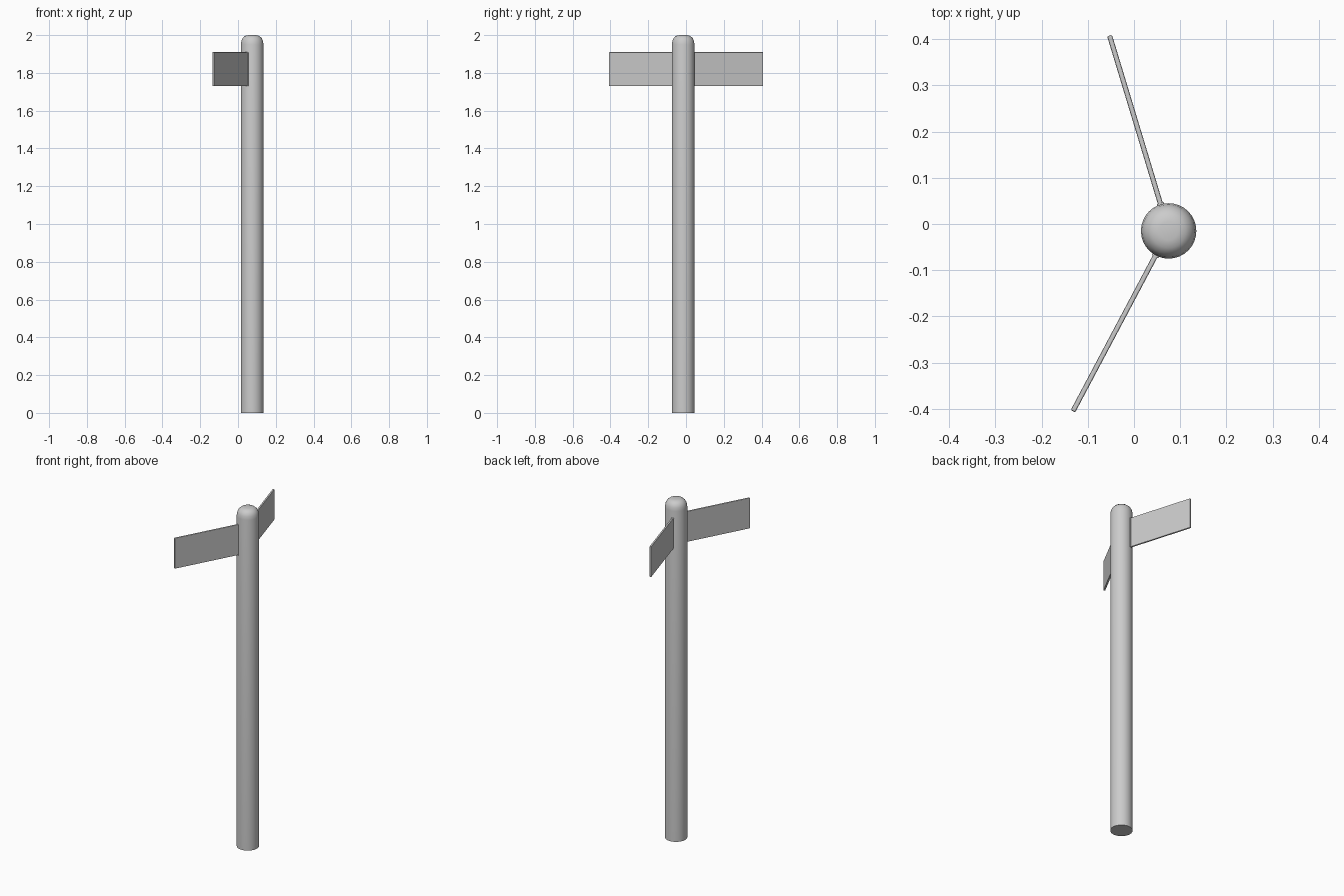
import bpy, bmesh, math
from mathutils import Matrix, Vector

if "Cube" in bpy.data.objects:
    bpy.data.objects.remove(bpy.data.objects["Cube"])

CX, CY, R = 0.075, -0.015, 0.06
SEG = 32


def finish(bm, name):
    bmesh.ops.recalc_face_normals(bm, faces=bm.faces)
    mesh = bpy.data.meshes.new(name)
    bm.to_mesh(mesh)
    bm.free()
    ob = bpy.data.objects.new(name, mesh)
    bpy.context.collection.objects.link(ob)
    return ob


# Post: lathed profile with a rounded cap
def make_post():
    profile = [(R, 0), (R, 1.95), (0.057, 1.97), (0.05, 1.985), (0.037, 1.996), (0.02, 2.0)]
    bm = bmesh.new()
    rings = []
    for r, z in profile:
        rings.append([bm.verts.new((CX + r * math.cos(2 * math.pi * i / SEG),
                                    CY + r * math.sin(2 * math.pi * i / SEG), z))
                      for i in range(SEG)])
    for a, b in zip(rings, rings[1:]):
        for i in range(SEG):
            j = (i + 1) % SEG
            bm.faces.new((a[i], a[j], b[j], b[i]))
    bm.faces.new(rings[0][::-1])
    bm.faces.new(rings[-1])
    ob = finish(bm, "post")
    bpy.context.view_layer.objects.active = ob
    ob.select_set(True)
    bpy.ops.object.shade_smooth_by_angle(angle=math.radians(35))
    ob.select_set(False)


# Radial plate reaching from r0 to r1 out of the post axis
def make_plate(name, angle, r0, r1, thick, z0, z1, bevel):
    bm = bmesh.new()
    bmesh.ops.create_cube(bm, size=1)
    bmesh.ops.scale(bm, vec=(r1 - r0, thick, z1 - z0), verts=bm.verts)
    bmesh.ops.translate(bm, vec=((r0 + r1) / 2, 0, (z0 + z1) / 2), verts=bm.verts)
    bmesh.ops.transform(bm, verts=bm.verts,
                        matrix=Matrix.Translation(Vector((CX, CY, 0))) @ Matrix.Rotation(angle, 4, 'Z'))
    bmesh.ops.bevel(bm, geom=bm.edges[:], offset=bevel, segments=2, profile=0.5, affect='EDGES')
    finish(bm, name)


make_post()
# Two street signs with slim mounting strips where they meet the post
for side, dx, dy in (("back", -0.127, 0.42), ("front", -0.207, -0.39)):
    ang = math.atan2(dy, dx)
    make_plate(side + "_sign", ang, 0.04, 0.442, 0.011, 1.73, 1.91, 0.003)
    make_plate(side + "_sign_mount", ang, 0.045, 0.063, 0.016, 1.73, 1.91, 0.001)
